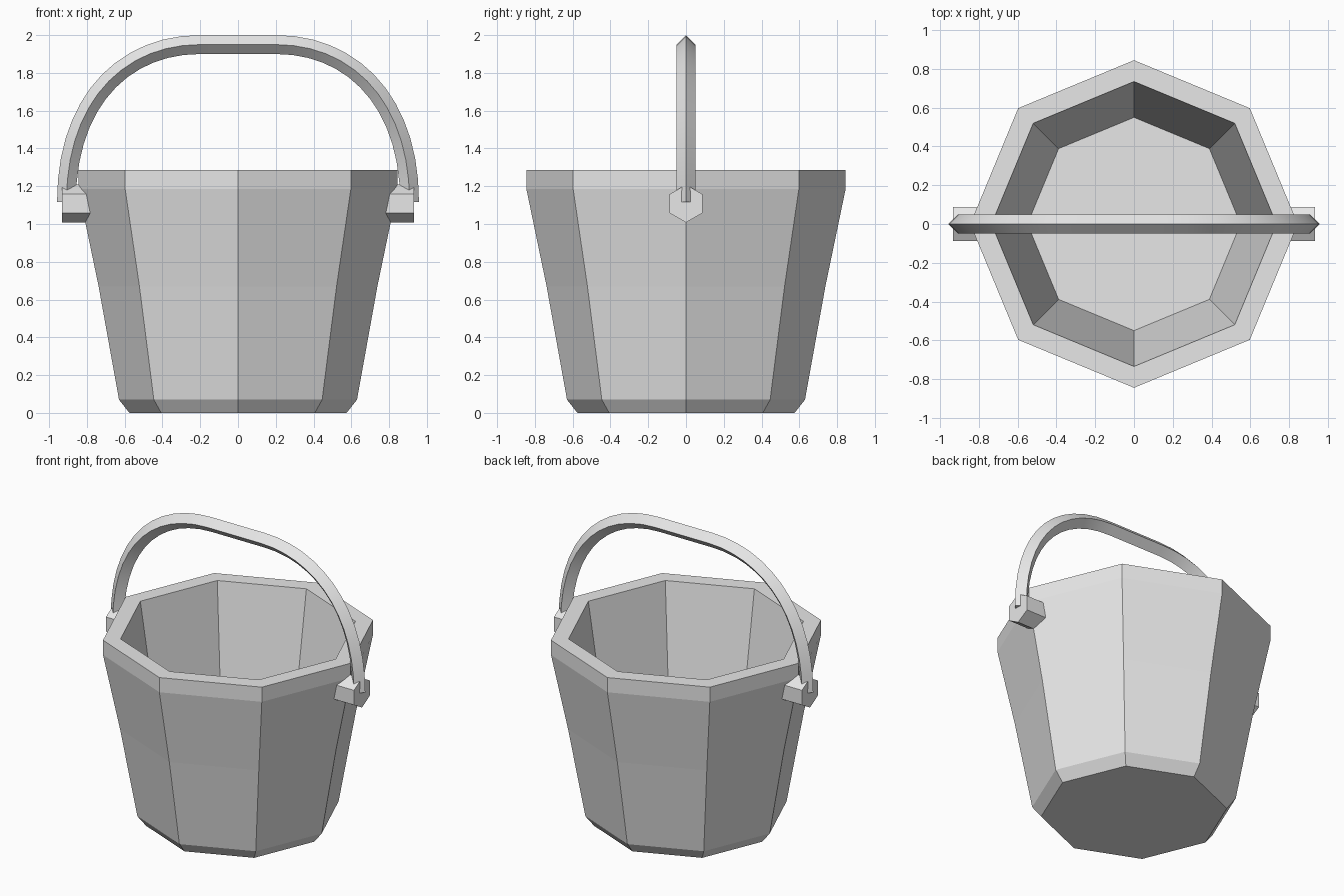
import bpy, bmesh
from math import cos, sin, pi
from mathutils import Vector
from mathutils.geometry import interpolate_bezier

cube = bpy.data.objects.get("Cube")
if cube:
    bpy.data.objects.remove(cube, do_unlink=True)

GREY = (0.8, 0.8, 0.8, 1.0)
grey = bpy.data.materials.new("plain_grey")
grey.use_nodes = True
grey.diffuse_color = GREY
grey.node_tree.nodes["Principled BSDF"].inputs["Base Color"].default_value = GREY


def loft(name, rings):
    """Skin a row of equal-sized rings and cap both ends."""
    bm = bmesh.new()
    loops = [[bm.verts.new(p) for p in ring] for ring in rings]
    for a, b in zip(loops, loops[1:]):
        for i in range(len(a)):
            j = (i + 1) % len(a)
            bm.faces.new((a[i], a[j], b[j], b[i]))
    bm.faces.new(loops[0])
    bm.faces.new(loops[-1])
    bmesh.ops.recalc_face_normals(bm, faces=bm.faces)
    mesh = bpy.data.meshes.new(name)
    bm.to_mesh(mesh)
    bm.free()
    mesh.materials.append(grey)
    obj = bpy.data.objects.new(name, mesh)
    bpy.context.collection.objects.link(obj)
    return obj


def polygon(sides, radius, turn=0.0):
    angles = [turn + 2 * pi * i / sides for i in range(sides)]
    return [(radius * cos(a), radius * sin(a)) for a in angles]


# Octagonal bucket: outer wall, rim, inner wall and floor in one profile
profile = [(0.575, 0), (0.63, 0.07), (0.738, 0.67), (0.845, 1.185),
           (0.845, 1.285), (0.735, 1.285), (0.55, 0.1)]
loft("bucket", [[(x, y, z) for x, y in polygon(8, r)] for r, z in profile])

# Hexagonal pegs that hold the handle
for side, label in ((1, "left"), (-1, "right")):
    loft(label + "_peg", [[(side * x, y, 1.108 + z) for y, z in polygon(6, 0.1, pi / 2)]
                          for x in (0.76, 0.933)])

# Arched handle with a diamond cross-section
half = interpolate_bezier(Vector((0.908, 0, 1.115)), Vector((0.91, 0, 1.63)),
                          Vector((0.62, 0, 1.95)), Vector((0.2, 0, 1.95)), 14)
path = half + [Vector((-p.x, 0, p.z)) for p in reversed(half)]
across = Vector((0, 1, 0))
rings = []
for i, p in enumerate(path):
    along = (path[min(i + 1, len(path) - 1)] - path[max(i - 1, 0)]).normalized()
    outward = along.cross(across)
    rings.append([p + outward * u + across * v for u, v in polygon(4, 0.05)])
handle = loft("handle", rings)

# Smooth along the arch, crisp along its four edges
bpy.ops.object.select_all(action='DESELECT')
handle.select_set(True)
bpy.context.view_layer.objects.active = handle
bpy.ops.object.shade_smooth_by_angle(angle=pi / 6)
